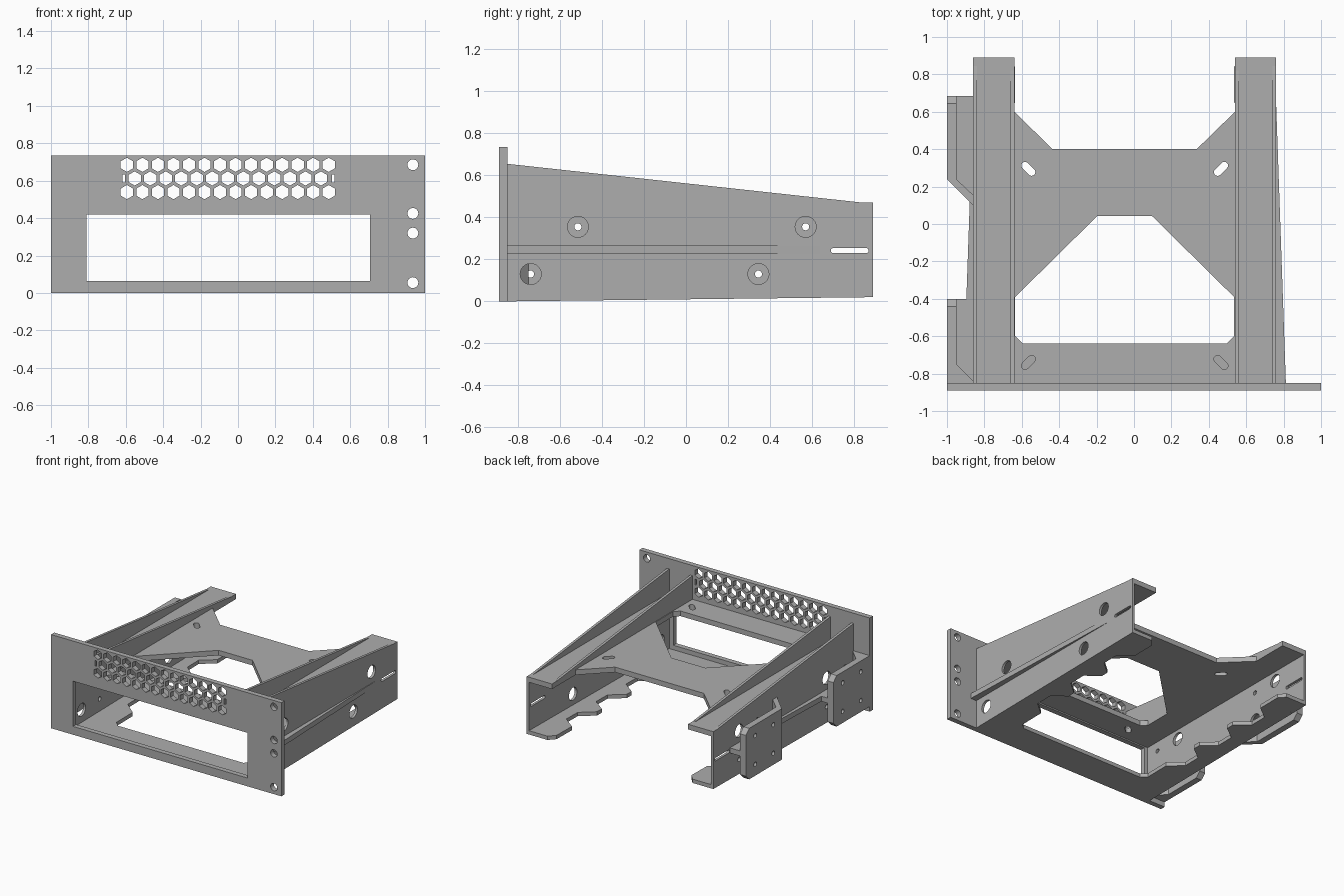
import bpy, bmesh, math
from mathutils import Matrix, Vector

cube = bpy.data.objects.get("Cube")
if cube:
    bpy.data.objects.remove(cube, do_unlink=True)

grey = bpy.data.materials.new("plain grey")
grey.use_nodes = True
grey.diffuse_color = (0.42, 0.42, 0.42, 1)
grey.node_tree.nodes["Principled BSDF"].inputs["Base Color"].default_value = grey.diffuse_color

CX = -0.05   # centre line of the tray
W = 0.81     # half width over the side walls
BACK, FRONT = 0.89, -0.85


def place(axis, u, v, w):
    """Put profile point (u, v) at depth w along the axis."""
    return {"x": (w, u, v), "y": (u, w, v), "z": (u, v, w)}[axis]


def add_prism(bm, pts, axis, lo, hi):
    a = [bm.verts.new(place(axis, u, v, lo)) for u, v in pts]
    b = [bm.verts.new(place(axis, u, v, hi)) for u, v in pts]
    faces = [bm.faces.new(a), bm.faces.new(b[::-1])]
    for i in range(len(pts)):
        j = (i + 1) % len(pts)
        faces.append(bm.faces.new((a[j], a[i], b[i], b[j])))
    bmesh.ops.recalc_face_normals(bm, faces=faces)


def make(name, profiles, axis, lo, hi, holes=()):
    """Extrude profiles into one object, then cut the hole profiles through it."""
    bm = bmesh.new()
    for pts in profiles:
        add_prism(bm, pts, axis, lo, hi)
    me = bpy.data.meshes.new(name)
    bm.to_mesh(me)
    bm.free()
    ob = bpy.data.objects.new(name, me)
    bpy.context.collection.objects.link(ob)
    me.materials.append(grey)
    if holes:
        cutter = make(name + "_cutter", holes, axis, lo - 0.05, hi + 0.05)
        cutter.hide_render = True
        mod = ob.modifiers.new("holes", "BOOLEAN")
        mod.operation, mod.solver, mod.object = "DIFFERENCE", "EXACT", cutter
        bpy.context.view_layer.objects.active = ob
        bpy.ops.object.modifier_apply(modifier=mod.name)
        bpy.data.objects.remove(cutter, do_unlink=True)
    return ob


def rect(u0, u1, v0, v1):
    return [(u0, v0), (u1, v0), (u1, v1), (u0, v1)]


def ring(u, v, r, n=24, start=0.0):
    return [(u + r * math.cos(start + math.tau * i / n),
             v + r * math.sin(start + math.tau * i / n)) for i in range(n)]


def slot(u, v, length, width, angle=0.0):
    """Round-ended slot profile."""
    r, h, pts = width / 2, (length - width) / 2, []
    for side in (1, -1):
        for i in range(9):
            t = -math.pi / 2 + math.pi * i / 8
            p = Vector((side * (h + r * math.cos(t)), side * r * math.sin(t)))
            p = Matrix.Rotation(angle, 2) @ p
            pts.append((u + p.x, v + p.y))
    return pts


def mirrored(half):
    """Close a half outline by mirroring it about the tray's centre line."""
    return ([(CX + x, y) for x, y in half]
            + [(CX - x, y) for x, y in reversed(half) if x > 0])


# Front panel with window, screw holes and hexagonal vents
holes = [rect(-0.81, 0.705, 0.065, 0.42)]
holes += [ring(0.935, z, 0.029) for z in (0.685, 0.425, 0.32, 0.055)]
pitch, x0 = 0.083, -0.594
for row, z in enumerate((0.685, 0.612, 0.539)):
    odd = row % 2
    for i in range(14 - odd):
        holes.append(ring(x0 + pitch * (i + odd / 2), z, 0.038, 6, math.pi / 6))
for x in (-0.618, 0.503):
    holes.append(rect(x, x + 0.014, 0.59, 0.634))
make("front_panel", [rect(-1, 1, 0, 0.735)], "y", -0.89, FRONT, holes)

# Upper tray with its side flanges, large opening and diagonal slots
outline = mirrored([(0, 0.4), (0.385, 0.4), (0.59, 0.6), (0.59, BACK),
                    (W, BACK), (W, FRONT), (0, FRONT)])
opening = mirrored([(0.147, 0.042), (0.585, -0.39), (0.585, -0.6), (0.545, -0.64)])
slots = [slot(CX + sx * 0.515, y, 0.09, 0.04, sx * sy * math.pi / 4)
         for sx in (1, -1) for y, sy in ((0.295, 1), (-0.74, -1))]
make("upper_tray", [outline], "z", 0.43, 0.47, [opening] + slots)

# Bottom rim: front strip and scalloped side flanges, rising slightly to the back
half = [(0, -0.64), (0.545, -0.64), (0.585, -0.6), (0.585, -0.4)]
for i in range(3):
    y = -0.4 + 0.37 * i
    half += [(0.69, y + 0.09), (0.69, y + 0.23), (0.585, y + 0.31), (0.585, y + 0.37)]
half += [(0.585, 0.84), (0.63, BACK), (W, BACK), (W, FRONT), (0, FRONT)]
rim = make("bottom_rim", [mirrored(half)], "z", 0.0, 0.03)
for v in rim.data.vertices:
    v.co.z += 0.0115 * (v.co.y - FRONT)

# Side walls, sloping inner ribs and tapered outer fins
access = [(-0.515, 0.355), (0.57, 0.355), (-0.74, 0.13), (0.345, 0.13)]
spare = [(-0.74, 0.355), (0.345, 0.355), (-0.515, 0.13), (0.57, 0.13)]
wall = [(FRONT, 0), (BACK, 0.02), (BACK, 0.465), (FRONT, 0.655)]
rib = [(FRONT, 0.45), (0.82, 0.45), (0.82, 0.472), (FRONT, 0.655)]
for side, s in (("left", 1), ("right", -1)):
    cuts = [ring(y, z, 0.05) for y, z in access] + [slot(0.78, 0.242, 0.18, 0.025)]
    if s < 0:
        cuts += [ring(y, z, 0.017, 16) for y, z in spare]
    a, b = sorted((CX + s * W, CX + s * (W - 0.02)))
    make(side + "_wall", [wall], "x", a, b, cuts)
    a, b = sorted((CX + s * 0.59, CX + s * 0.61))
    make(side + "_inner_rib", [rib], "x", a, b)
    fin = [(0.8, FRONT), (W + 0.052, FRONT), (W, 0.64), (0.8, 0.64)]
    make(side + "_outer_fin", [[(CX + s * x, y) for x, y in fin]], "z", 0.225, 0.265)

# Two mounting brackets on the right side
Z0, Z1, C = 0.04, 0.44, 0.04
for name, y0, y1 in (("front", FRONT, -0.4), ("rear", 0.24, 0.685)):
    plate = [(y0, Z0), (y1 - C, Z0), (y1, Z0 + C), (y1, Z1 - C), (y1 - C, Z1), (y0, Z1)]
    cuts = [ring(y, z, 0.017, 16) for y, z in access + spare if y0 < y < y1]
    make(name + "_bracket_plate", [plate], "x", -1.0, -0.95, cuts)
    if name == "rear":
        arm = [(-1, y0), (-0.95, y0), (-0.86, 0.155), (-0.86, 0.1)]
    else:
        arm = [(-0.95, FRONT), (-0.95, -0.75), (-0.86, -0.84), (-0.86, FRONT)]
    make(name + "_bracket_arm", [arm], "z", Z0, Z1)
    web = [(-0.95, y1), (-0.86, y1), (-0.86, max(y0 - 0.09, FRONT)), (-0.95, y0)]
    make(name + "_bracket_web", [web], "z", 0.225, 0.265)
